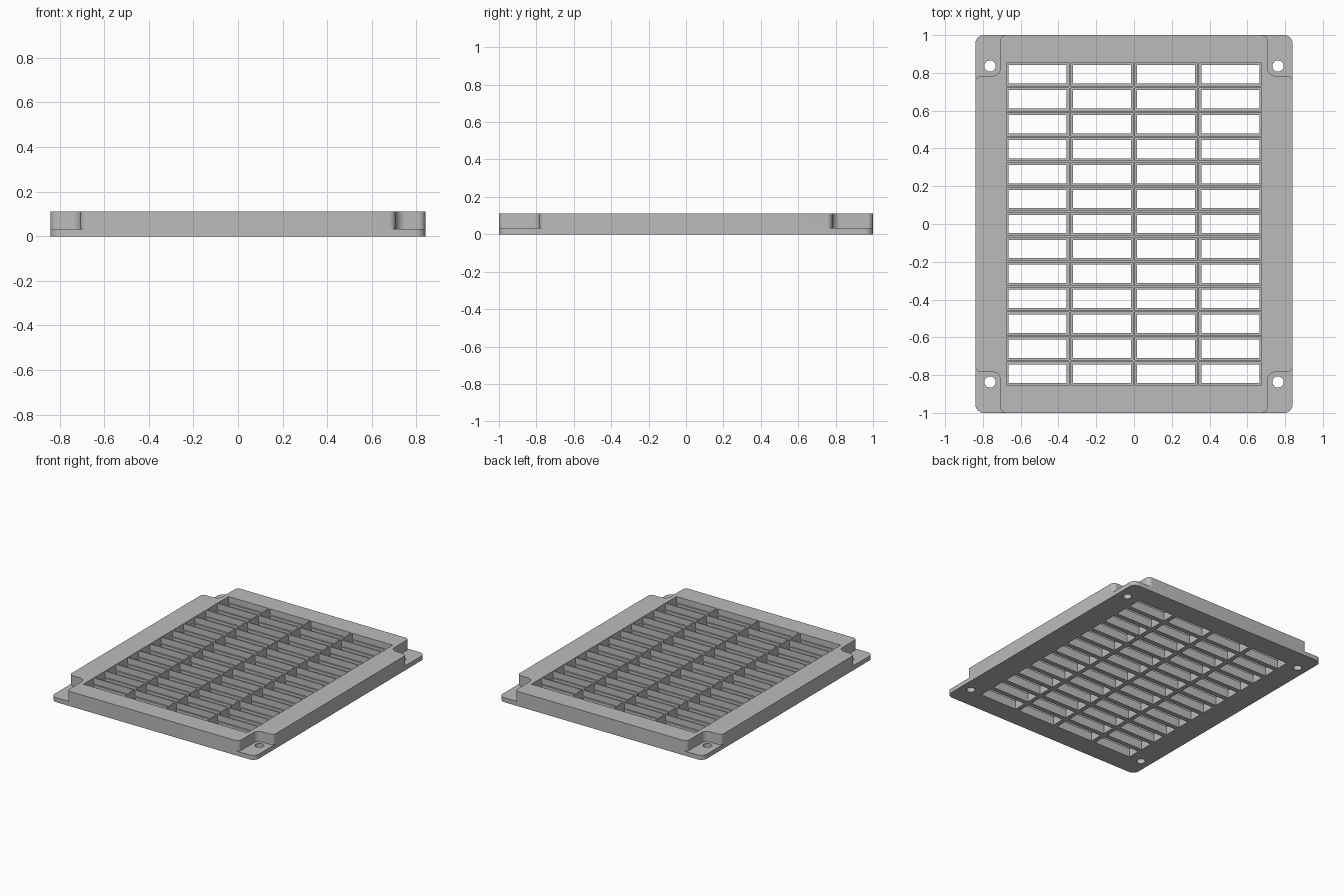
import bpy
import bmesh
from math import cos, sin, radians

HX, HY, TOP = 0.84, 1.0, 0.11        # half width, half depth, height
FLANGE, LEDGE = 0.033, 0.065         # corner flange top, ledge inside each cell
COLS, ROWS, PX, PY = 4, 13, 0.34, 0.132

cube = bpy.data.objects.get("Cube")
if cube:
    bpy.data.objects.remove(cube, do_unlink=True)

grey = bpy.data.materials.new("plain grey")
grey.use_nodes = True
grey.diffuse_color = (0.5, 0.5, 0.5, 1)
grey.node_tree.nodes["Principled BSDF"].inputs["Base Color"].default_value = (0.5, 0.5, 0.5, 1)


def arc(cx, cy, r, a0, a1, n=8):
    angles = [radians(a0 + (a1 - a0) * i / n) for i in range(n + 1)]
    return [(cx + r * cos(a), cy + r * sin(a)) for a in angles]


def prism(bm, outline, z0, z1):
    base = bm.faces.new([bm.verts.new((x, y, z0)) for x, y in outline])
    grown = bmesh.ops.extrude_face_region(bm, geom=[base])["geom"]
    for v in grown:
        if isinstance(v, bmesh.types.BMVert):
            v.co.z = z1


def make(name, prisms):
    bm = bmesh.new()
    for p in prisms:
        prism(bm, *p)
    bmesh.ops.recalc_face_normals(bm, faces=bm.faces)
    mesh = bpy.data.meshes.new(name)
    bm.to_mesh(mesh)
    bm.free()
    mesh.materials.append(grey)
    obj = bpy.data.objects.new(name, mesh)
    bpy.context.collection.objects.link(obj)
    return obj


def rect(cx, cy, w, h):
    return [(cx + sx * w / 2, cy + sy * h / 2)
            for sx, sy in ((-1, -1), (1, -1), (1, 1), (-1, 1))]


# Rounded rectangular block
R = 0.045
outline = []
for i, (sx, sy) in enumerate(((1, 1), (-1, 1), (-1, -1), (1, -1))):
    outline += arc(sx * (HX - R), sy * (HY - R), R, 90 * i, 90 * i + 90)
vent = make("vent_grille", [(outline, 0, TOP)])

# Corner notches with flared ends and a filleted inner corner, plus screw holes
NX, NY, F, C = 0.707, 0.783, 0.03, 0.045
notch = (arc(HX - F, NY - F, F, 0, 90)
         + arc(NX + C, NY + C, C, 270, 180)
         + arc(NX - F, HY - F, F, 0, 90)
         + [(NX - F, 1.1), (1.1, 1.1), (1.1, NY - F)])
corners = [(sx, sy) for sx in (-1, 1) for sy in (-1, 1)]
notches = [([(sx * x, sy * y) for x, y in notch], FLANGE, 0.2) for sx, sy in corners]
screws = [(arc(sx * 0.762, sy * 0.836, 0.03, 0, 345, 23), -0.1, 0.1) for sx, sy in corners]

# Grid cells: a shallow pocket above a slightly smaller through opening
centres = [((c - (COLS - 1) / 2) * PX, (r - (ROWS - 1) / 2) * PY)
           for c in range(COLS) for r in range(ROWS)]
pockets = [(rect(x, y, 0.33, 0.122), LEDGE, 0.2) for x, y in centres]
openings = [(rect(x, y, 0.307, 0.097), -0.1, 0.15) for x, y in centres]

# Cut everything out of the block
bpy.ops.object.select_all(action='DESELECT')
bpy.context.view_layer.objects.active = vent
vent.select_set(True)
for name, parts in (("notch_cutter", notches), ("screw_cutter", screws),
                    ("pocket_cutter", pockets), ("opening_cutter", openings)):
    cutter = make(name, parts)
    cutter.hide_render = True
    mod = vent.modifiers.new(name, 'BOOLEAN')
    mod.operation = 'DIFFERENCE'
    mod.solver = 'EXACT'
    mod.object = cutter
    bpy.ops.object.modifier_apply(modifier=mod.name)
    bpy.data.objects.remove(cutter, do_unlink=True)

bpy.ops.object.shade_smooth_by_angle(angle=radians(30))
